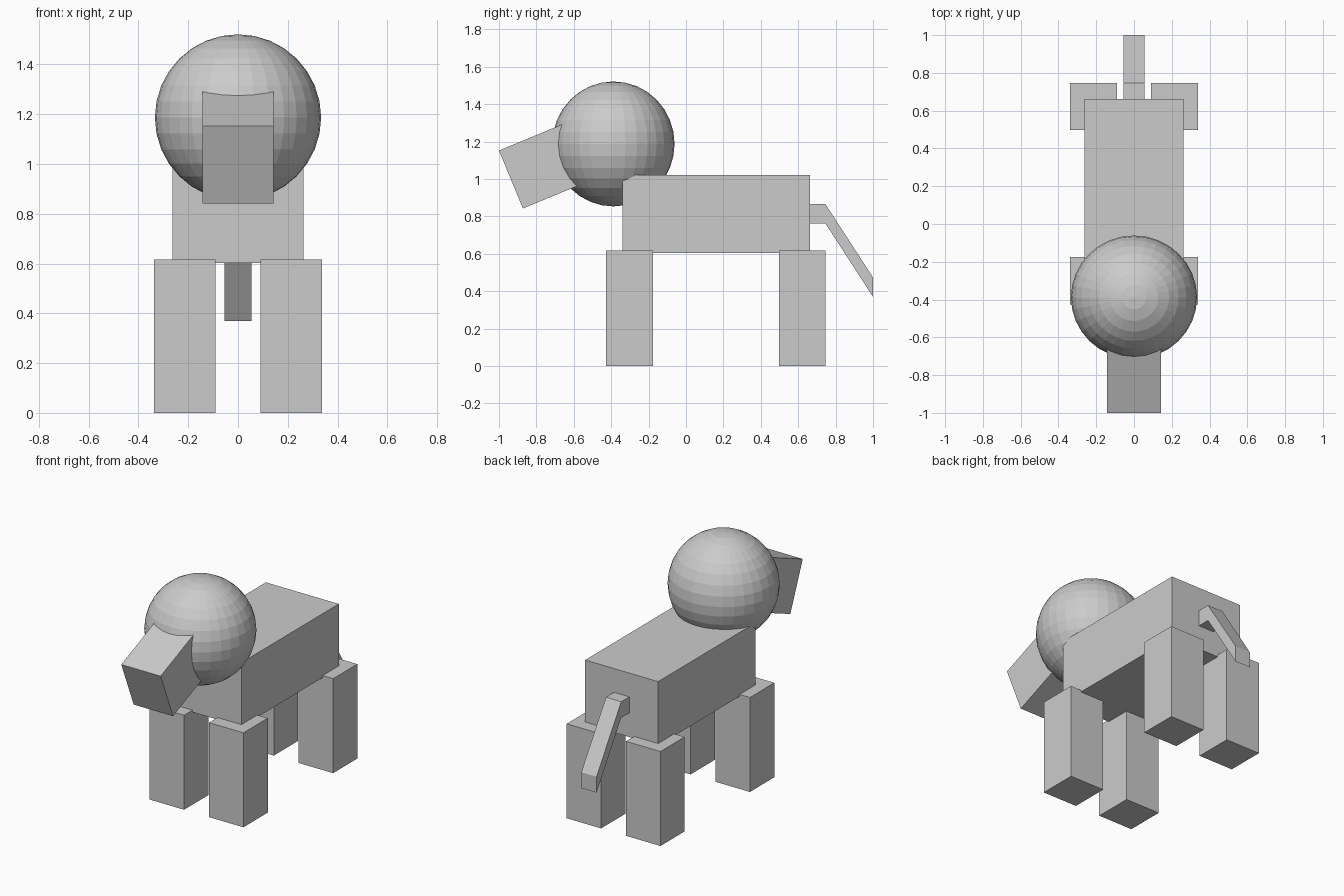
import bpy
import bmesh
from mathutils import Matrix, Vector

if "Cube" in bpy.data.objects:
    bpy.data.objects.remove(bpy.data.objects["Cube"])


def mesh_object(name, bm):
    bmesh.ops.recalc_face_normals(bm, faces=bm.faces)
    mesh = bpy.data.meshes.new(name)
    bm.to_mesh(mesh)
    bm.free()
    obj = bpy.data.objects.new(name, mesh)
    bpy.context.collection.objects.link(obj)
    return obj


def box(name, lo, hi):
    lo, hi = Vector(lo), Vector(hi)
    bm = bmesh.new()
    bmesh.ops.create_cube(bm, size=1, matrix=Matrix.Translation((lo + hi) / 2)
                          @ Matrix.Diagonal((*(hi - lo), 1)))
    return mesh_object(name, bm)


def side_profile(name, points, half_width):
    """Extrude a (y, z) outline symmetrically across x."""
    bm = bmesh.new()
    face = bm.faces.new([bm.verts.new((-half_width, y, z)) for y, z in points])
    moved = bmesh.ops.extrude_face_region(bm, geom=[face], use_keep_orig=True)["geom"]
    verts = [g for g in moved if isinstance(g, bmesh.types.BMVert)]
    bmesh.ops.translate(bm, verts=verts, vec=(2 * half_width, 0, 0))
    return mesh_object(name, bm)


# Torso
box("body", (-0.263, -0.34, 0.603), (0.263, 0.663, 1.02))

# Legs, mirrored left and right
for end, y0, y1 in (("front", -0.427, -0.176), ("back", 0.497, 0.746)):
    for side, s in (("left", 1), ("right", -1)):
        x0, x1 = sorted((s * 0.09, s * 0.338))
        box(f"{end}_leg_{side}", (x0, y0, 0), (x1, y1, 0.616))

# Head: faceted ball
bm = bmesh.new()
bmesh.ops.create_uvsphere(bm, u_segments=32, v_segments=16, radius=1,
                          matrix=Matrix.Translation((0, -0.388, 1.187))
                          @ Matrix.Diagonal((0.334, 0.327, 0.334, 1)))
mesh_object("head", bm)

# Snout: block tipped downward, its rear end buried in the head
top, bottom = Vector((-1.0, 1.152)), Vector((-0.872, 0.842))
back = Vector((0.463, 0.191))
side_profile("snout", [top, bottom, bottom + back, top + back], 0.142)

# Tail: short stub, then a slanting drop
side_profile("tail", [(0.66, 0.865), (0.746, 0.865), (1.0, 0.473),
                      (1.0, 0.369), (0.746, 0.761), (0.66, 0.761)], 0.055)
